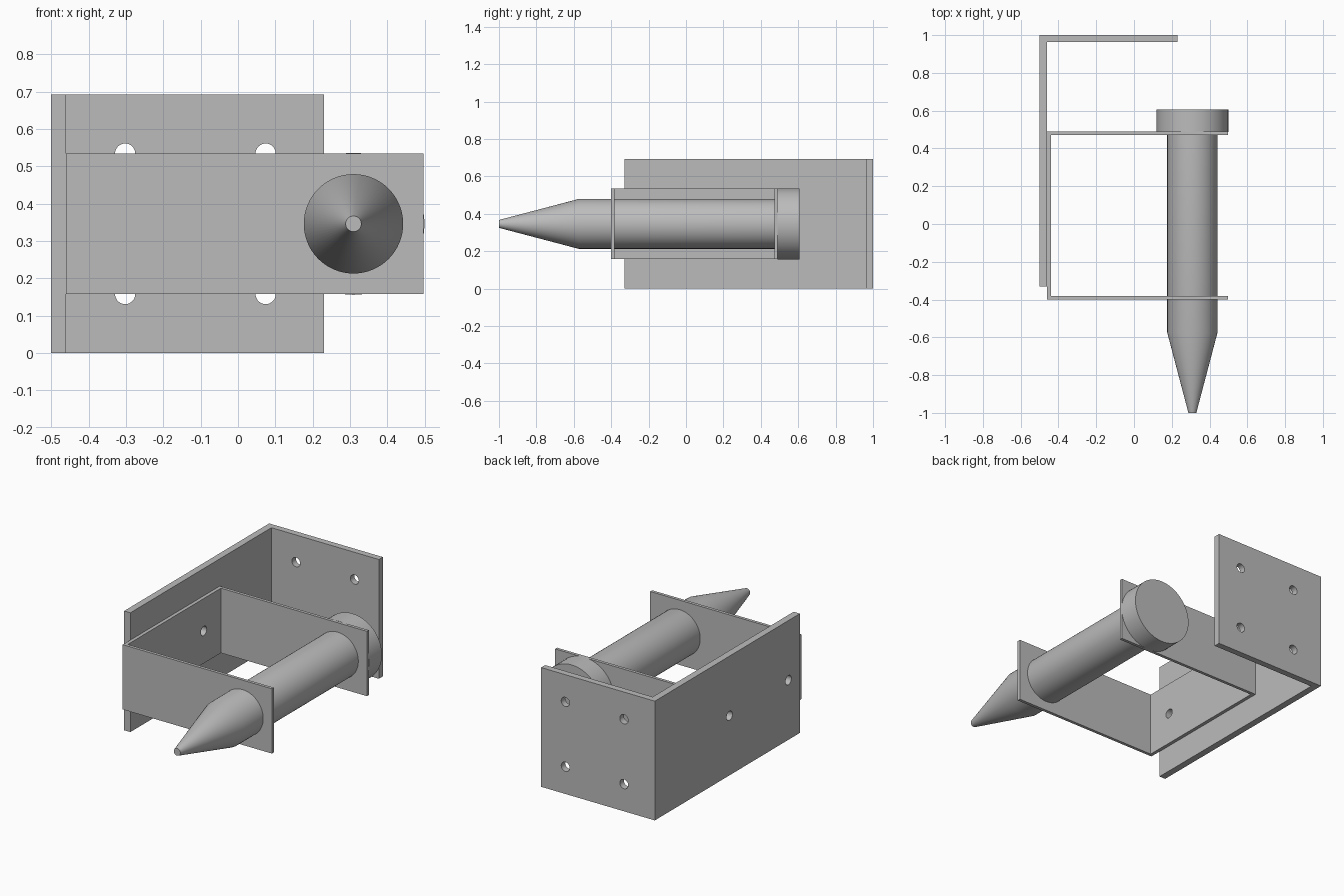
import bpy, bmesh, math
from mathutils import Matrix

cube = bpy.data.objects.get("Cube")
if cube:
    bpy.data.objects.remove(cube, do_unlink=True)

steel = bpy.data.materials.new("plain grey")
steel.use_nodes = True
GREY = (0.5, 0.5, 0.5, 1)
steel.diffuse_color = GREY
steel.node_tree.nodes["Principled BSDF"].inputs["Base Color"].default_value = GREY

MID_Z = 0.346      # shared centre height
HOLE_R = 0.027


def finish(name, bm):
    bmesh.ops.recalc_face_normals(bm, faces=bm.faces)
    mesh = bpy.data.meshes.new(name)
    bm.to_mesh(mesh)
    bm.free()
    mesh.materials.append(steel)
    obj = bpy.data.objects.new(name, mesh)
    bpy.context.collection.objects.link(obj)
    return obj


def smooth(obj):
    bpy.ops.object.select_all(action='DESELECT')
    obj.select_set(True)
    bpy.context.view_layer.objects.active = obj
    bpy.ops.object.shade_smooth_by_angle(angle=math.radians(30))


def extrude_plan(name, outline, half_height):
    """Bent sheet: plan outline extruded about the centre height."""
    bm = bmesh.new()
    face = bm.faces.new([bm.verts.new((x, y, MID_Z - half_height)) for x, y in outline])
    top = bmesh.ops.extrude_face_region(bm, geom=[face])["geom"]
    bmesh.ops.translate(bm, vec=(0, 0, 2 * half_height),
                        verts=[v for v in top if isinstance(v, bmesh.types.BMVert)])
    return finish(name, bm)


def drill(obj, centres, axis):
    """Cut round holes along the given axis."""
    bm = bmesh.new()
    for c in centres:
        turn = Matrix.Rotation(math.pi / 2, 4, 'Y' if axis == 'X' else 'X')
        bmesh.ops.create_cone(bm, cap_ends=True, segments=32, radius1=HOLE_R, radius2=HOLE_R,
                              depth=0.2, matrix=Matrix.Translation(c) @ turn)
    cutter = finish("hole_cutter", bm)
    cutter.hide_render = True
    mod = obj.modifiers.new("holes", 'BOOLEAN')
    mod.operation, mod.solver, mod.object = 'DIFFERENCE', 'EXACT', cutter
    bpy.context.view_layer.objects.active = obj
    bpy.ops.object.modifier_apply(modifier=mod.name)
    bpy.data.objects.remove(cutter, do_unlink=True)


# L-shaped mounting bracket
mount = extrude_plan("mounting_bracket", [
    (-0.5, -0.33), (-0.46, -0.33), (-0.46, 0.963), (0.23, 0.963), (0.23, 1), (-0.5, 1)], MID_Z)

# U-shaped pin holder
holder = extrude_plan("pin_holder", [
    (-0.46, -0.4), (0.497, -0.4), (0.497, -0.382), (-0.44, -0.382),
    (-0.44, 0.472), (0.497, 0.472), (0.497, 0.49), (-0.46, 0.49)], 0.188)

# Bolt holes shared by both brackets, and four in the back plate
side_holes = [(-0.46, y, MID_Z) for y in (-0.225, 0.315)]
back_holes = [(x, 0.98, MID_Z + dz) for x in (-0.302, 0.074) for dz in (-0.188, 0.188)]
drill(mount, side_holes, 'X')
drill(mount, back_holes, 'Y')
drill(holder, side_holes, 'X')
smooth(mount)
smooth(holder)

# Pointed pin with a round head, turned around the y axis
profile = [(0, -1), (0.021, -1), (0.133, -0.575), (0.133, 0.488),
           (0.19, 0.488), (0.19, 0.607), (0, 0.607)]
bm = bmesh.new()
verts = [bm.verts.new((0.309 + r, y, MID_Z)) for r, y in profile]
edges = [bm.edges.new(pair) for pair in zip(verts, verts[1:])]
bmesh.ops.spin(bm, geom=verts + edges, cent=(0.309, 0, MID_Z), axis=(0, 1, 0),
               angle=math.tau, steps=64)
bmesh.ops.remove_doubles(bm, verts=bm.verts, dist=0.0001)
smooth(finish("locking_pin", bm))
